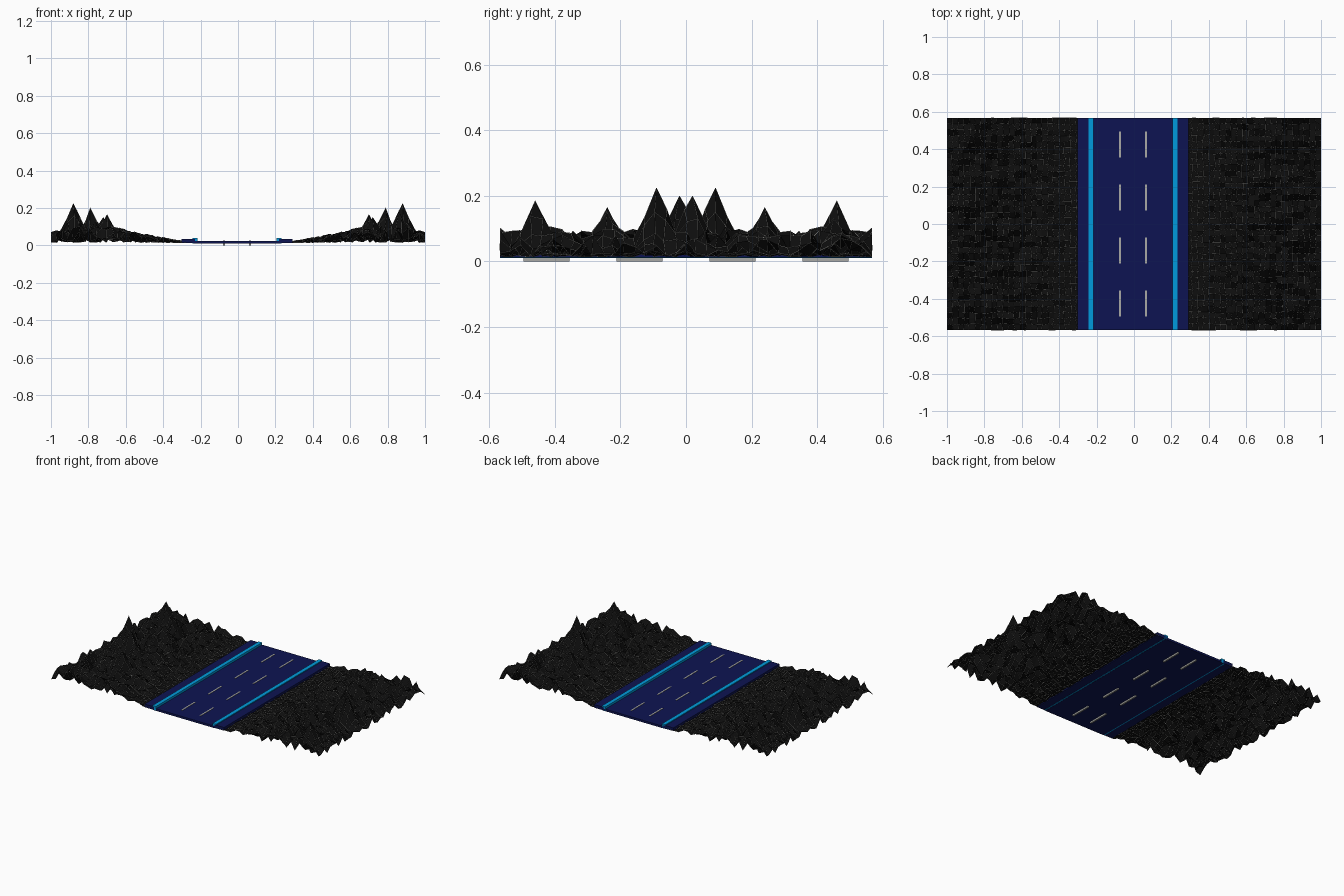
import bpy, math, random
from mathutils import Matrix

if "Cube" in bpy.data.objects:
    bpy.data.objects.remove(bpy.data.objects["Cube"])

random.seed(4)
CX = -0.005          # road centre line
HALF_Y = 0.567


def material(name, rgb):
    m = bpy.data.materials.new(name)
    m.diffuse_color = (*rgb, 1)
    m.use_nodes = True
    m.node_tree.nodes["Principled BSDF"].inputs["Base Color"].default_value = m.diffuse_color
    return m


NAVY = material("navy", (0.004, 0.007, 0.085))
CYAN = material("cyan", (0.0, 0.33, 0.72))
BLACK = material("black", (0.004, 0.004, 0.004))
GREY = material("grey", (0.4, 0.4, 0.38))


def box(name, x0, x1, y0, y1, z0, z1, mat):
    bpy.ops.mesh.primitive_cube_add(size=1)
    ob = bpy.context.object
    ob.name = name
    ob.data.transform(Matrix.Translation(((x0 + x1) / 2, (y0 + y1) / 2, (z0 + z1) / 2))
                      @ Matrix.Diagonal((x1 - x0, y1 - y0, z1 - z0, 1)))
    ob.data.materials.append(mat)
    return ob


# Road deck, raised shoulders and glowing rails
box("road_deck", CX - 0.23, CX + 0.23, -HALF_Y, HALF_Y, 0.010, 0.024, NAVY)
for side, s in (("left", -1), ("right", 1)):
    a, b = sorted((CX + s * 0.225, CX + s * 0.297))
    box(side + "_shoulder", a, b, -HALF_Y, HALF_Y, 0.012, 0.033, NAVY)
    a, b = sorted((CX + s * 0.212, CX + s * 0.238))
    box(side + "_rail", a, b, -HALF_Y, HALF_Y, 0.011, 0.039, CYAN)
    # Lane dashes
    for y in (-0.425, -0.142, 0.142, 0.425):
        x = CX + s * 0.069
        box(side + "_lane_dash", x - 0.005, x + 0.005, y - 0.07, y + 0.07, 0, 0.026, GREY)

# Terrain: roughness envelope over |x| and the main peaks (x, y, height)
ENVELOPE = [(0.28, 0.006), (0.36, 0.022), (0.45, 0.04), (0.55, 0.06),
            (0.66, 0.085), (0.75, 0.095), (0.9, 0.085), (1.0, 0.06)]
PEAKS = [(0.88, -0.09, 0.225), (0.79, 0.02, 0.20), (0.86, -0.46, 0.185),
         (0.70, 0.24, 0.165), (0.72, -0.24, 0.15), (0.76, 0.45, 0.13)]
NX, NY = 24, 36
DX, DY = 0.72 / NX, 2 * HALF_Y / NY


def envelope(x):
    for (x0, a), (x1, b) in zip(ENVELOPE, ENVELOPE[1:]):
        if x <= x1:
            return a + (b - a) * (x - x0) / (x1 - x0)
    return ENVELOPE[-1][1]


def terrain_point(i, j):
    x, y = 0.28 + i * DX, -HALF_Y + j * DY
    z = 0.014 + envelope(x) * random.random() ** 1.2
    for px, py, h in PEAKS:
        d = math.hypot(x - px, y - py)
        z = max(z, 0.014 + (h - 0.014) * max(0, 1 - d / 0.085))
    # snap each peak onto its closest grid point
    for px, py, h in PEAKS:
        if abs(x - px) <= DX / 2 and abs(y - py) <= DY / 2:
            return px, py, h
    if 0 < i < NX:
        x += random.uniform(-0.006, 0.006)
    if 0 < j < NY:
        y += random.uniform(-0.006, 0.006)
    return x, y, z


verts = [terrain_point(i, j) for i in range(NX + 1) for j in range(NY + 1)]
R = NY + 1
faces = [(i * R + j, (i + 1) * R + j, (i + 1) * R + j + 1, i * R + j + 1)
         for i in range(NX) for j in range(NY)]
land = bpy.data.meshes.new("terrain")
land.from_pydata(verts, [], faces)
land.materials.append(BLACK)
grid = land.copy()
grid.materials.clear()
grid.materials.append(GREY)

# Each side is the same land turned half a circle, with thin grid lines on it
for side, angle in (("right", 0), ("left", math.pi)):
    for part, mesh in (("terrain", land), ("grid_lines", grid)):
        ob = bpy.data.objects.new(f"{side}_{part}", mesh)
        ob.rotation_euler.z = angle
        bpy.context.collection.objects.link(ob)
        if part == "grid_lines":
            w = ob.modifiers.new("wire", "WIREFRAME")
            w.thickness = 0.0022
            w.use_even_offset = False
            w.use_boundary = True
